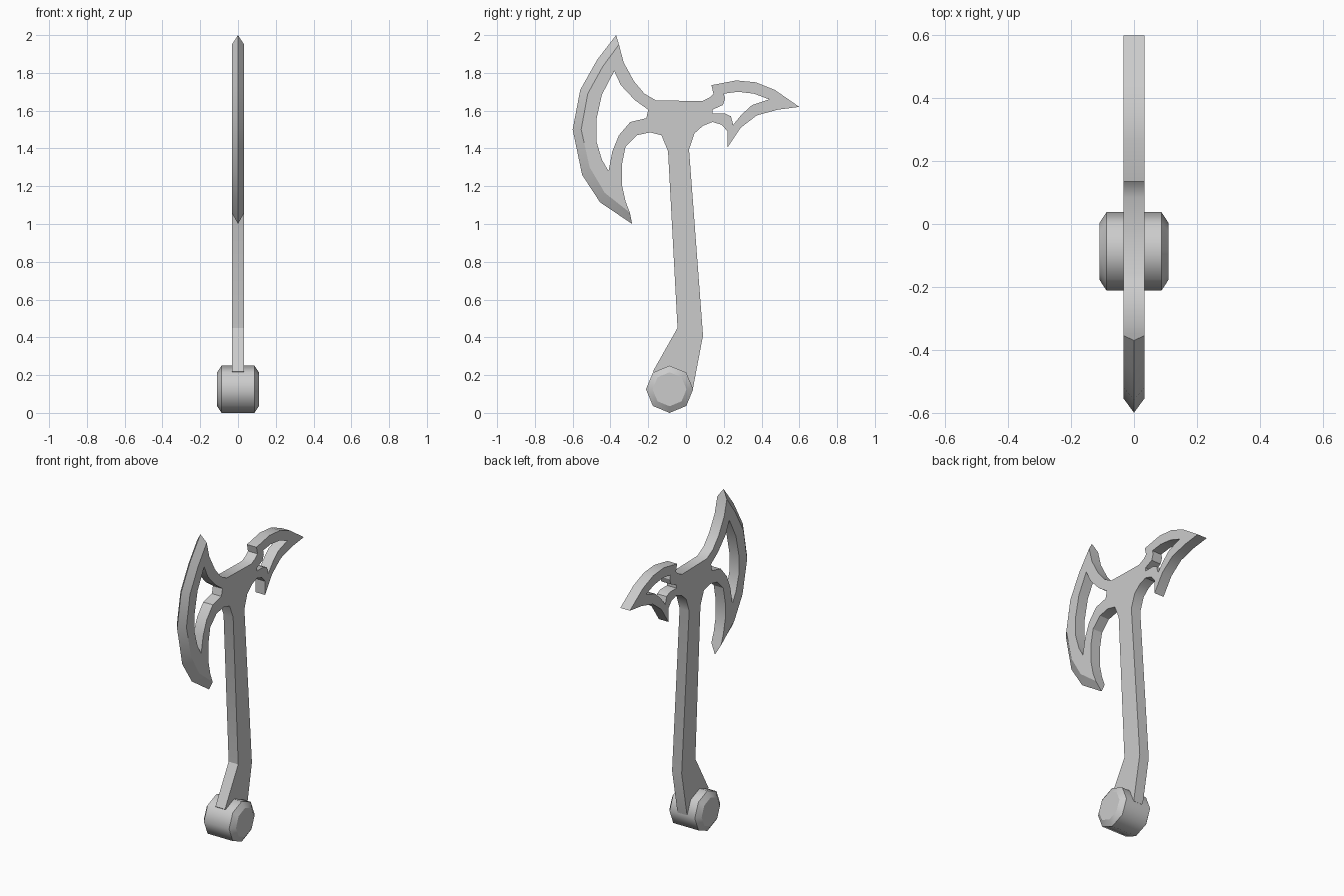
import bpy, bmesh
from math import pi, radians
from mathutils import Matrix

if "Cube" in bpy.data.objects:
    bpy.data.objects.remove(bpy.data.objects["Cube"])

HALF = 0.033  # half the plate thickness

steel = bpy.data.materials.new("grey steel")
steel.use_nodes = True
GREY = (0.6, 0.6, 0.6, 1)
steel.diffuse_color = GREY
steel.node_tree.nodes["Principled BSDF"].inputs["Base Color"].default_value = GREY


def add_object(name, bm):
    bmesh.ops.recalc_face_normals(bm, faces=bm.faces)
    mesh = bpy.data.meshes.new(name)
    bm.to_mesh(mesh)
    bm.free()
    mesh.materials.append(steel)
    ob = bpy.data.objects.new(name, mesh)
    bpy.context.collection.objects.link(ob)
    return ob


# Side profiles as (y, z)
cutting_edge = [(-.37, 2), (-.47, 1.87), (-.56, 1.71), (-.6, 1.5),
                (-.55, 1.26), (-.455, 1.115), (-.285, 1)]
bevel_line = [(-.355, 1.95), (-.44, 1.835), (-.52, 1.69), (-.555, 1.5),
              (-.51, 1.3), (-.43, 1.165), (-.297, 1.06)]
blade_underside = [(-.32, 1.12), (-.34, 1.21), (-.34, 1.31), (-.32, 1.41),
                   (-.26, 1.47), (-.19, 1.485), (-.13, 1.47), (-.095, 1.385)]
handle = [(-.045, .45), (-.175, .22), (-.087, .13), (.037, .13), (.09, .41), (.016, 1.395)]
spike = [(.045, 1.48), (.09, 1.52), (.14, 1.54), (.19, 1.525), (.22, 1.49),
         (.22, 1.405), (.29, 1.51), (.375, 1.575), (.485, 1.605), (.6, 1.62),
         (.47, 1.71), (.37, 1.75), (.265, 1.76), (.135, 1.735), (.145, 1.69),
         (.125, 1.67), (.085, 1.65)]
blade_top = [(-.16, 1.655), (-.22, 1.69), (-.275, 1.755), (-.33, 1.855)]
blade_hole = [(-.38, 1.81), (-.345, 1.735), (-.27, 1.655), (-.2, 1.605),
              (-.21, 1.56), (-.295, 1.54), (-.355, 1.47), (-.39, 1.385),
              (-.41, 1.28), (-.445, 1.34), (-.475, 1.44), (-.475, 1.55), (-.445, 1.685)]
spike_hole = [(.2, 1.69), (.275, 1.7), (.36, 1.69), (.44, 1.66), (.35, 1.63),
              (.295, 1.58), (.25, 1.525), (.238, 1.57), (.205, 1.585),
              (.14, 1.585), (.14, 1.605), (.195, 1.63), (.207, 1.665)]

# Axe plate: two pierced sides joined by walls and a sharpened edge
bm = bmesh.new()
outline = bevel_line + blade_underside + handle + spike + blade_top
loops = [outline, blade_hole, spike_hole]
rings = {}
for side in (-HALF, HALF):
    rings[side] = [[bm.verts.new((side, y, z)) for y, z in loop] for loop in loops]
    edges = [bm.edges.new((r[i - 1], r[i])) for r in rings[side] for i in range(len(r))]
    bmesh.ops.triangle_fill(bm, edges=edges, use_beauty=True)

ridge = [bm.verts.new((0, y, z)) for y, z in cutting_edge]
bevel_count = len(bevel_line)
for n, (a, b) in enumerate(zip(rings[-HALF], rings[HALF])):
    for i in range(len(a)):
        j = (i + 1) % len(a)
        if n == 0 and j and j < bevel_count:
            for r in (a, b):
                bm.faces.new((r[i], r[j], ridge[j], ridge[i]))
        else:
            bm.faces.new((a[i], a[j], b[j], b[i]))
for k in (0, bevel_count - 1):
    bm.faces.new((rings[-HALF][0][k], rings[HALF][0][k], ridge[k]))
bmesh.ops.dissolve_limit(bm, angle_limit=radians(0.5), verts=[],
                         edges=[e for e in bm.edges if e.is_manifold])
axe = add_object("axe_head_and_handle", bm)
bpy.context.view_layer.objects.active = axe
axe.select_set(True)
bpy.ops.object.shade_smooth_by_angle(angle=radians(30))
axe.select_set(False)

# Pommel: eight-sided drum with chamfered ends
bm = bmesh.new()
stations = [(-.11, .09), (-.087, .125), (.087, .125), (.11, .09)]
drum = []
for x, radius in stations:
    place = Matrix.Translation((x, -.087, .125)) @ Matrix.Rotation(pi / 2, 4, 'Y')
    drum.append(bmesh.ops.create_circle(bm, segments=8, radius=radius, matrix=place)["verts"])
for r, s in zip(drum, drum[1:]):
    for i in range(8):
        bm.faces.new((r[i - 1], r[i], s[i], s[i - 1]))
for r in (drum[0], drum[-1]):
    bm.faces.new(r)
for f in bm.faces:
    f.smooth = True
for e in bm.edges:
    e.smooth = abs(e.verts[0].co.x - e.verts[1].co.x) > 0.001
add_object("pommel", bm)
